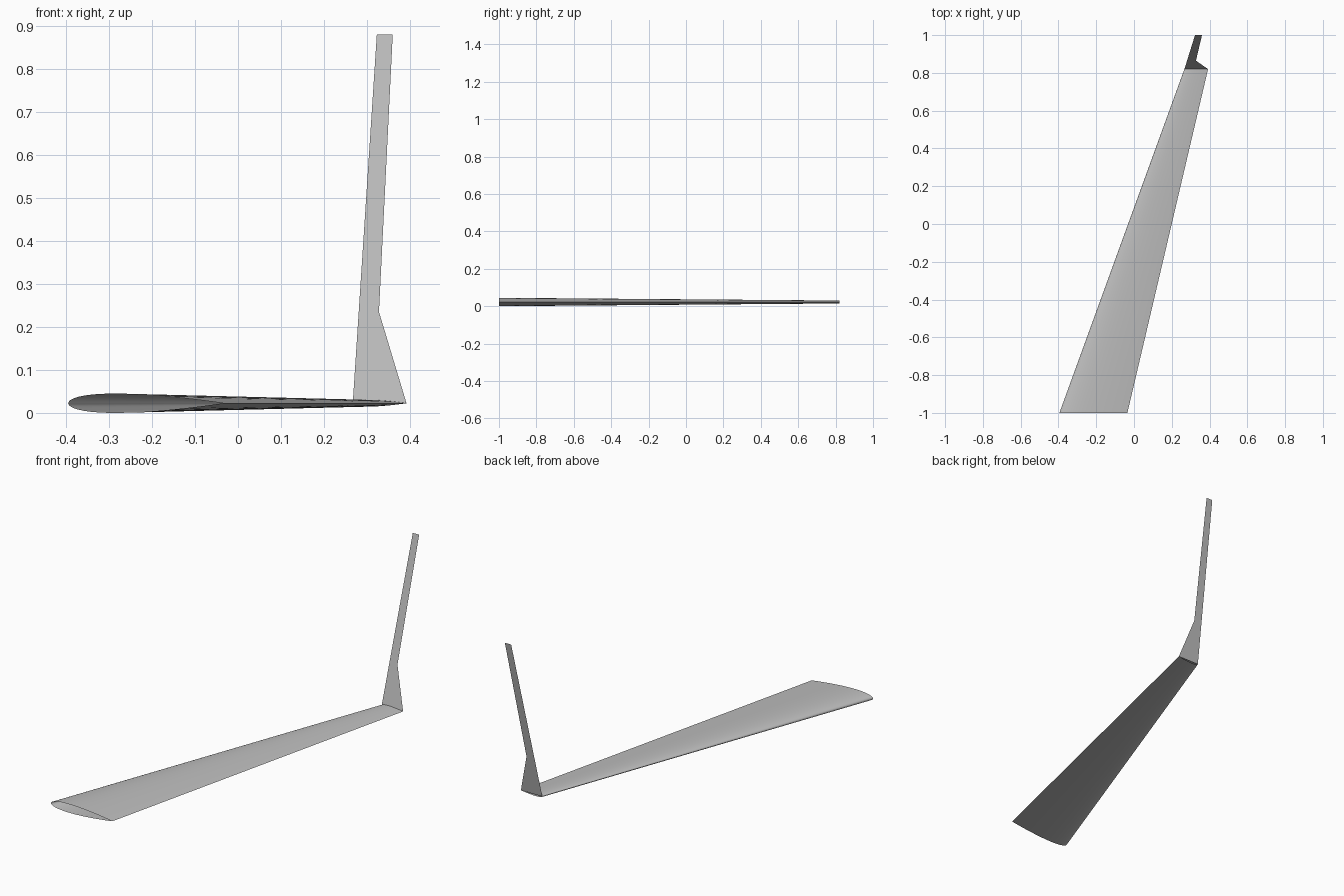
import bpy
import math

cube = bpy.data.objects.get("Cube")
if cube:
    bpy.data.objects.remove(cube, do_unlink=True)

# Single light grey paint
grey = bpy.data.materials.new("light grey")
grey.use_nodes = True
colour = (0.52, 0.52, 0.52, 1)
grey.diffuse_color = colour
grey.node_tree.nodes["Principled BSDF"].inputs["Base Color"].default_value = colour

MID_Z = 0.0225
THICKNESS = 0.125
STEPS = 24


def add_mesh(name, verts, faces):
    mesh = bpy.data.meshes.new(name)
    mesh.from_pydata(verts, [], faces)
    mesh.materials.append(grey)
    obj = bpy.data.objects.new(name, mesh)
    bpy.context.collection.objects.link(obj)
    return obj


def half_height(t):
    """Symmetric airfoil with a closed trailing edge, per unit chord."""
    return 5 * THICKNESS * (0.2969 * math.sqrt(t) - 0.126 * t - 0.3516 * t**2
                            + 0.2843 * t**3 - 0.1036 * t**4)


def section(lead, trail, y):
    """Loop from the trailing edge over the top and back underneath."""
    chord = trail - lead
    points = []
    for i in range(2 * STEPS):
        a = math.pi * i / STEPS
        t = (1 + math.cos(a)) / 2
        side = 1 if i <= STEPS else -1
        points.append((lead + t * chord, y, MID_Z + side * chord * half_height(t)))
    return points


# Swept, tapered wing skin, open at the root
root = section(-0.395, -0.035, -1.0)
tip = section(0.267, 0.392, 0.82)
n = len(root)
skin = [(i, n + i, n + (i + 1) % n, (i + 1) % n) for i in range(n)]
wing = add_mesh("wing", root + tip, skin)

# Thin winglet sheet, leaning outward from the wing tip
outline = [(0.267, MID_Z), (0.392, MID_Z), (0.328, 0.235), (0.36, 0.88), (0.323, 0.88)]
lean = (1.0 - 0.82) / (0.88 - MID_Z)
add_mesh("winglet", [(x, 0.82 + (z - MID_Z) * lean, z) for x, z in outline],
         [tuple(range(len(outline)))])

# Smooth skin with a crisp trailing edge
bpy.ops.object.select_all(action='DESELECT')
wing.select_set(True)
bpy.context.view_layer.objects.active = wing
bpy.ops.object.shade_smooth_by_angle(angle=math.radians(40))
